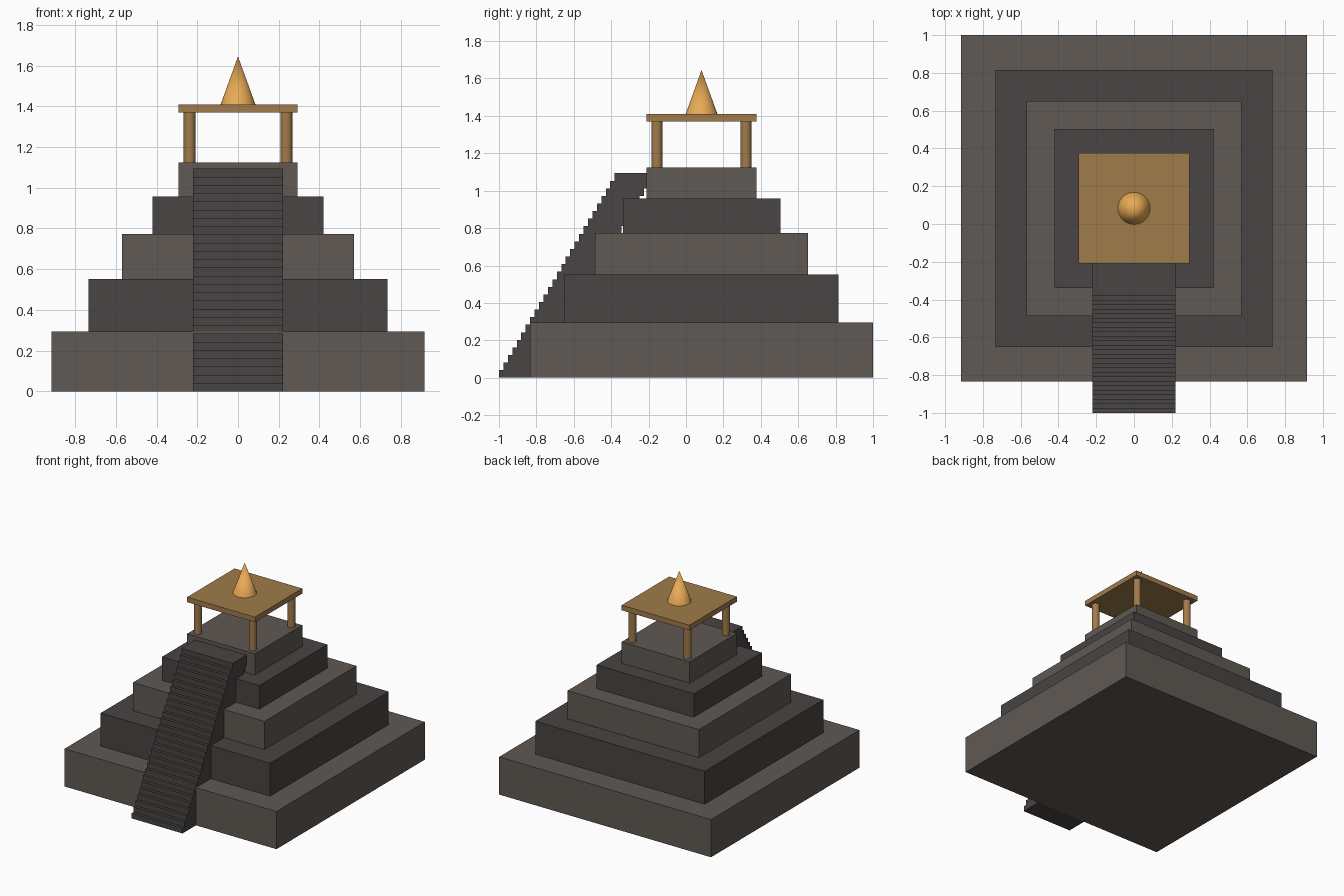
import bpy, math

if "Cube" in bpy.data.objects:
    bpy.data.objects.remove(bpy.data.objects["Cube"])

CY = 0.083  # centre line of the pyramid; the stair projects to the front


def material(name, rgb):
    m = bpy.data.materials.new(name)
    m.diffuse_color = (*rgb, 1)
    m.use_nodes = True
    m.node_tree.nodes["Principled BSDF"].inputs["Base Color"].default_value = m.diffuse_color
    return m


LIGHT = material("light_stone", (0.115, 0.10, 0.088))
DARK = material("dark_stone", (0.065, 0.058, 0.056))
WOOD = material("wood", (0.35, 0.20, 0.07))
GOLD = material("gold", (0.80, 0.40, 0.09))


def finish(name, mat):
    ob = bpy.context.object
    ob.name = name
    ob.data.materials.append(mat)
    return ob


def box(name, x0, x1, y0, y1, z0, z1, mat):
    bpy.ops.mesh.primitive_cube_add(size=1, location=((x0 + x1) / 2, (y0 + y1) / 2, (z0 + z1) / 2))
    ob = finish(name, mat)
    ob.scale = (x1 - x0, y1 - y0, z1 - z0)
    bpy.ops.object.transform_apply(location=False, rotation=False, scale=True)
    return ob


def square_slab(name, half, z0, z1, mat):
    return box(name, -half, half, CY - half, CY + half, z0, z1, mat)


# Five shrinking tiers in alternating stone
halves = [0.917, 0.733, 0.569, 0.421, 0.293]
levels = [0, 0.295, 0.553, 0.773, 0.957, 1.123]
for i, half in enumerate(halves):
    square_slab(f"tier_{i + 1}", half, levels[i], levels[i + 1], DARK if i % 2 else LIGHT)

# Front stair: overlapping slabs, each running back into the tiers
RISE, RUN, DEPTH = 0.0405, 0.0238, 0.204
for i in range(27):
    y = -1 + i * RUN
    box(f"stair_step_{i + 1}", -0.22, 0.22, y, y + DEPTH, i * RISE, (i + 1) * RISE, DARK)

# Four shrine pillars
for sx in (-1, 1):
    for sy in (-1, 1):
        bpy.ops.mesh.primitive_cylinder_add(vertices=24, radius=0.029, depth=0.247,
                                            location=(sx * 0.238, CY + sy * 0.238, 1.2465))
        finish("shrine_pillar", WOOD)
        bpy.ops.object.shade_smooth_by_angle(angle=math.radians(30))

# Roof slab and pointed finial
square_slab("shrine_roof", 0.293, 1.37, 1.41, WOOD)
bpy.ops.mesh.primitive_cone_add(vertices=32, radius1=0.085, radius2=0, depth=0.235,
                                location=(0, CY, 1.5275))
finish("roof_finial", GOLD)
bpy.ops.object.shade_smooth_by_angle(angle=math.radians(30))
